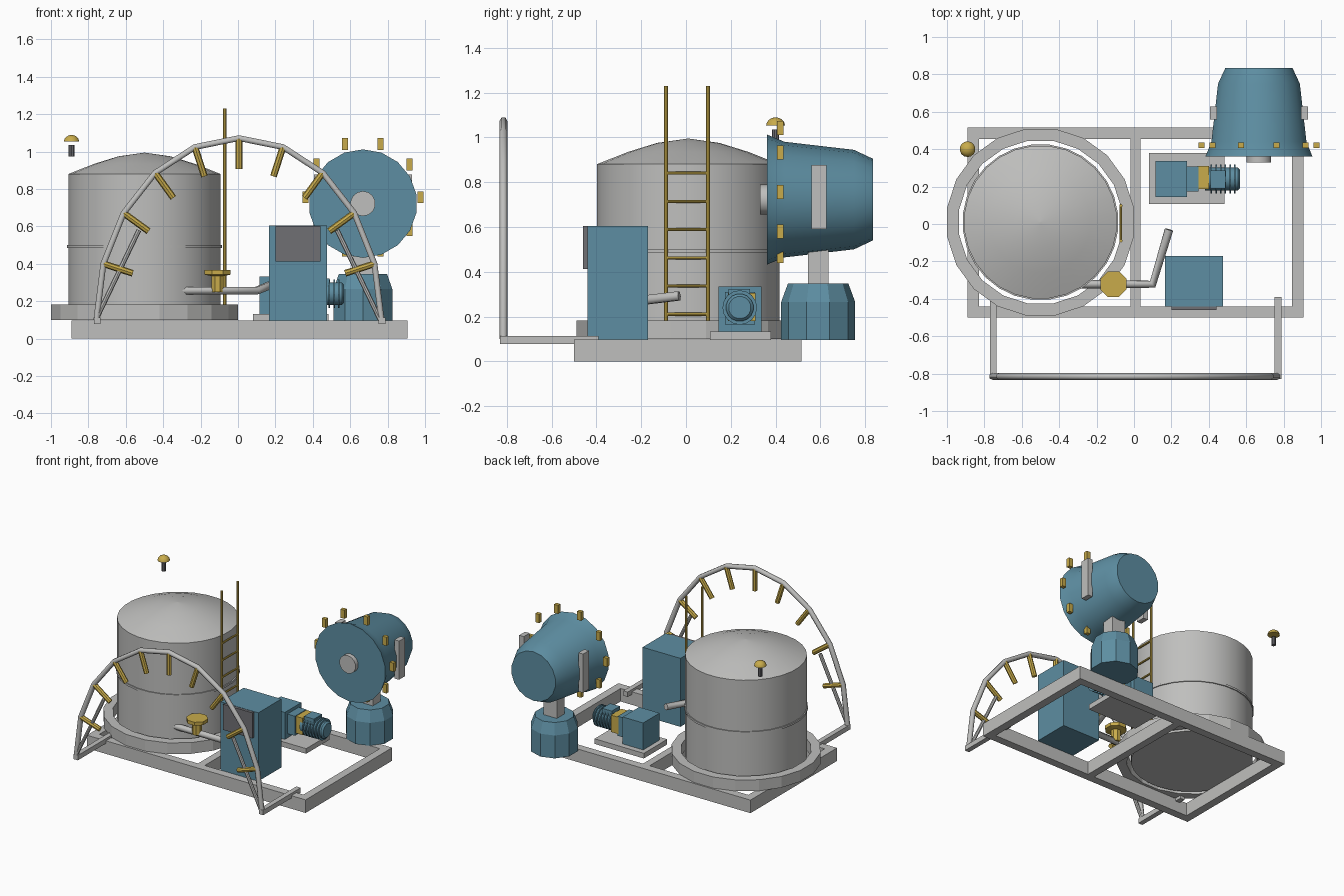
import bpy, bmesh, math
from mathutils import Vector, Matrix

cube = bpy.data.objects.get("Cube")
if cube:
    bpy.data.objects.remove(cube, do_unlink=True)


def material(name, rgb):
    m = bpy.data.materials.new(name)
    m.use_nodes = True
    m.diffuse_color = (*rgb, 1)
    m.node_tree.nodes["Principled BSDF"].inputs["Base Color"].default_value = (*rgb, 1)
    return m


GREY = material("light grey", (0.52, 0.52, 0.51))
BLUE = material("steel blue", (0.11, 0.27, 0.36))
GOLD = material("safety yellow", (0.58, 0.41, 0.07))
DARK = material("dark grey", (0.16, 0.16, 0.175))


def link(name, data, mat):
    ob = bpy.data.objects.new(name, data)
    data.materials.append(mat)
    bpy.context.collection.objects.link(ob)
    return ob


def finish(name, bm, mat, smooth=False):
    bmesh.ops.recalc_face_normals(bm, faces=bm.faces)
    me = bpy.data.meshes.new(name)
    bm.to_mesh(me)
    bm.free()
    ob = link(name, me, mat)
    if smooth:
        bpy.ops.object.select_all(action='DESELECT')
        ob.select_set(True)
        bpy.context.view_layer.objects.active = ob
        bpy.ops.object.shade_smooth_by_angle(angle=math.radians(32))
    return ob


def add_box(bm, x0, x1, y0, y1, z0, z1):
    mid = Vector((x0 + x1, y0 + y1, z0 + z1)) / 2
    size = Matrix.Diagonal((x1 - x0, y1 - y0, z1 - z0, 1))
    bmesh.ops.create_cube(bm, size=1, matrix=Matrix.Translation(mid) @ size)


def boxes(name, mat, *dims):
    bm = bmesh.new()
    for d in dims:
        add_box(bm, *d)
    return finish(name, bm, mat)


def add_rod(bm, a, b, r, sides=8):
    a, b = Vector(a), Vector(b)
    turn = (b - a).to_track_quat('Z', 'Y').to_matrix().to_4x4()
    bmesh.ops.create_cone(bm, cap_ends=True, segments=sides, radius1=r, radius2=r,
                          depth=(b - a).length,
                          matrix=Matrix.Translation((a + b) / 2) @ turn)


def rods(name, mat, pairs, r, sides=8, smooth=False):
    bm = bmesh.new()
    for a, b in pairs:
        add_rod(bm, a, b, r, sides)
    return finish(name, bm, mat, smooth)


def lathe(name, mat, profile, centre, sides, axis='Z', smooth=True, closed=False):
    """Spin (radius, height) points round an axis through centre."""
    bm = bmesh.new()
    rings = []
    for r, h in profile:
        ring = []
        for i in range(sides):
            a = math.tau * (i + 0.5) / sides
            u, v = r * math.cos(a), r * math.sin(a)
            p = {'Z': (u, v, h), 'Y': (u, h, v), 'X': (h, u, v)}[axis]
            ring.append(bm.verts.new(Vector(p) + Vector(centre)))
        rings.append(ring)
    pairs = list(zip(rings, rings[1:]))
    if closed:
        pairs.append((rings[-1], rings[0]))
    else:
        bm.faces.new(rings[0])
        bm.faces.new(rings[-1])
    for lo, hi in pairs:
        for i in range(sides):
            j = (i + 1) % sides
            bm.faces.new((lo[i], lo[j], hi[j], hi[i]))
    return finish(name, bm, mat, smooth)


def pipe(name, mat, points, r):
    cu = bpy.data.curves.new(name, 'CURVE')
    cu.dimensions = '3D'
    cu.bevel_depth = r
    cu.bevel_resolution = 1
    cu.use_fill_caps = True
    sp = cu.splines.new('POLY')
    sp.points.add(len(points) - 1)
    for p, co in zip(sp.points, points):
        p.co = (*co, 1)
    return link(name, cu, mat)


# Skid frame
boxes("skid_frame", GREY,
      (-0.89, 0.905, -0.5, -0.44, 0, 0.097), (-0.89, 0.905, 0.455, 0.515, 0, 0.097),
      (-0.89, -0.83, -0.44, 0.455, 0, 0.097), (0.845, 0.905, -0.44, 0.455, 0, 0.097),
      (-0.02, 0.035, -0.44, 0.455, 0, 0.097))

# Tank with its footing ring and band
TANK = (-0.5, 0.01, 0)
lathe("tank_footing_ring", GREY, [(0.505, 0.1), (0.505, 0.183), (0.44, 0.183), (0.44, 0.1)],
      TANK, 20, smooth=False, closed=True)
lathe("tank", GREY, [(0.41, 0.1), (0.41, 0.88), (0.27, 0.935), (0.14, 0.975), (0.004, 0.994)],
      TANK, 28)
lathe("tank_band", GREY, [(0.405, 0.485), (0.417, 0.485), (0.417, 0.5), (0.405, 0.5)],
      TANK, 28, closed=True)

# Ladder
rails = [((-0.07, y, 0.18), (-0.07, y, 1.23)) for y in (-0.09, 0.098)]
rods("ladder_rails", GOLD, rails, 0.009)
rods("ladder_rungs", GOLD, [((-0.07, -0.09, 0.21 + 0.126 * i), (-0.07, 0.098, 0.21 + 0.126 * i))
                            for i in range(6)], 0.007)

# Beacon behind the tank
lathe("beacon_stem", DARK, [(0.016, 0.975), (0.016, 1.035)], (-0.89, 0.4, 0), 10)
dome = [(0.042 * math.cos(a), 1.053 + 0.036 * math.sin(a)) for a in (0, 0.4, 0.8, 1.2, 1.5)]
lathe("beacon_dome", GOLD, dome, (-0.89, 0.4, 0), 14)

# Spray arch, feet, braces and nozzles
ARCH_Y = -0.815


def arch(i):
    t = math.radians(18 * i)
    return Vector((0.005 + 0.762 * math.cos(t), ARCH_Y, 0.1 + 0.972 * math.sin(t)))


pipe("spray_arch", GREY, [arch(i) for i in range(11)], 0.018)
spray = []
for i in range(1, 10):
    t = math.radians(18 * i)
    spray.append((arch(i), arch(i) - 0.165 * Vector((math.cos(t), 0, math.sin(t)))))
rods("arch_nozzles", GOLD, spray, 0.018)
rods("arch_braces", GREY, [((s * 0.76, ARCH_Y, 0.1), (s * 0.53, ARCH_Y, 0.58)) for s in (-1, 1)],
     0.013)
boxes("arch_feet", GREY, *[(x - 0.018, x + 0.018, -0.83, -0.39, 0.078, 0.114)
                           for x in (-0.752, 0.77)])

# Control cabinet
boxes("control_cabinet", BLUE, (0.165, 0.475, -0.44, -0.17, 0.097, 0.605))
boxes("cabinet_screen", DARK, (0.2, 0.44, -0.46, -0.435, 0.413, 0.603))

# Pump set
boxes("pump_plinth", GREY, (0.08, 0.485, 0.107, 0.38, 0.095, 0.133))
boxes("pump_housing", BLUE, (0.115, 0.283, 0.145, 0.338, 0.133, 0.333),
      (0.283, 0.345, 0.175, 0.308, 0.165, 0.31))
boxes("coupling_guard", GOLD, (0.338, 0.4, 0.187, 0.31, 0.18, 0.305))
lathe("pump_motor", BLUE, [(0.062, 0.38), (0.062, 0.555), (0.05, 0.567)],
      (0, 0.24, 0.24), 16, axis='X')
rods("motor_fins", BLUE, [((0.41 + 0.025 * i, 0.24, 0.24), (0.418 + 0.025 * i, 0.24, 0.24))
                          for i in range(6)], 0.077, 16)
boxes("motor_terminal_box", BLUE, (0.41, 0.49, 0.19, 0.285, 0.27, 0.322))

# Outlet pipe and hand valve
pipe("outlet_pipe", GREY, [(-0.31, -0.322, 0.257), (0.1, -0.322, 0.257), (0.187, -0.03, 0.292)],
     0.023)
lathe("valve", GOLD, [(0.035, 0.25), (0.035, 0.335), (0.075, 0.342), (0.075, 0.367)],
      (-0.11, -0.322, 0), 8, smooth=False)

# Blower on its pedestal
FAN_X, FAN_Z = 0.668, 0.722
lathe("blower_pedestal", BLUE, [(0.165, 0.095), (0.165, 0.265), (0.135, 0.347)],
      (FAN_X, 0.59, 0), 10, smooth=False)
boxes("blower_post", GREY, (0.615, 0.725, 0.545, 0.637, 0.34, 0.52))
lathe("blower_barrel", BLUE, [(0.29, 0.362), (0.258, 0.44), (0.222, 0.75), (0.182, 0.835)],
      (FAN_X, 0, FAN_Z), 18, axis='Y')
lathe("blower_hub", GREY, [(0.067, 0.33), (0.067, 0.37)], (FAN_X, 0, FAN_Z), 14, axis='Y')
boxes("blower_yoke_arms", GREY, *[(FAN_X + s * 0.243 - 0.019, FAN_X + s * 0.243 + 0.019,
                                   0.56, 0.628, 0.59, 0.877) for s in (-1, 1)])
jets = []
for i in range(10):
    a = math.radians(36 * i)
    x, z = FAN_X + 0.308 * math.cos(a), FAN_Z + 0.034 + 0.3 * math.sin(a)
    jets.append((x - 0.016, x + 0.016, 0.407, 0.435, z - 0.032, z + 0.032))
boxes("blower_jets", GOLD, *jets)
